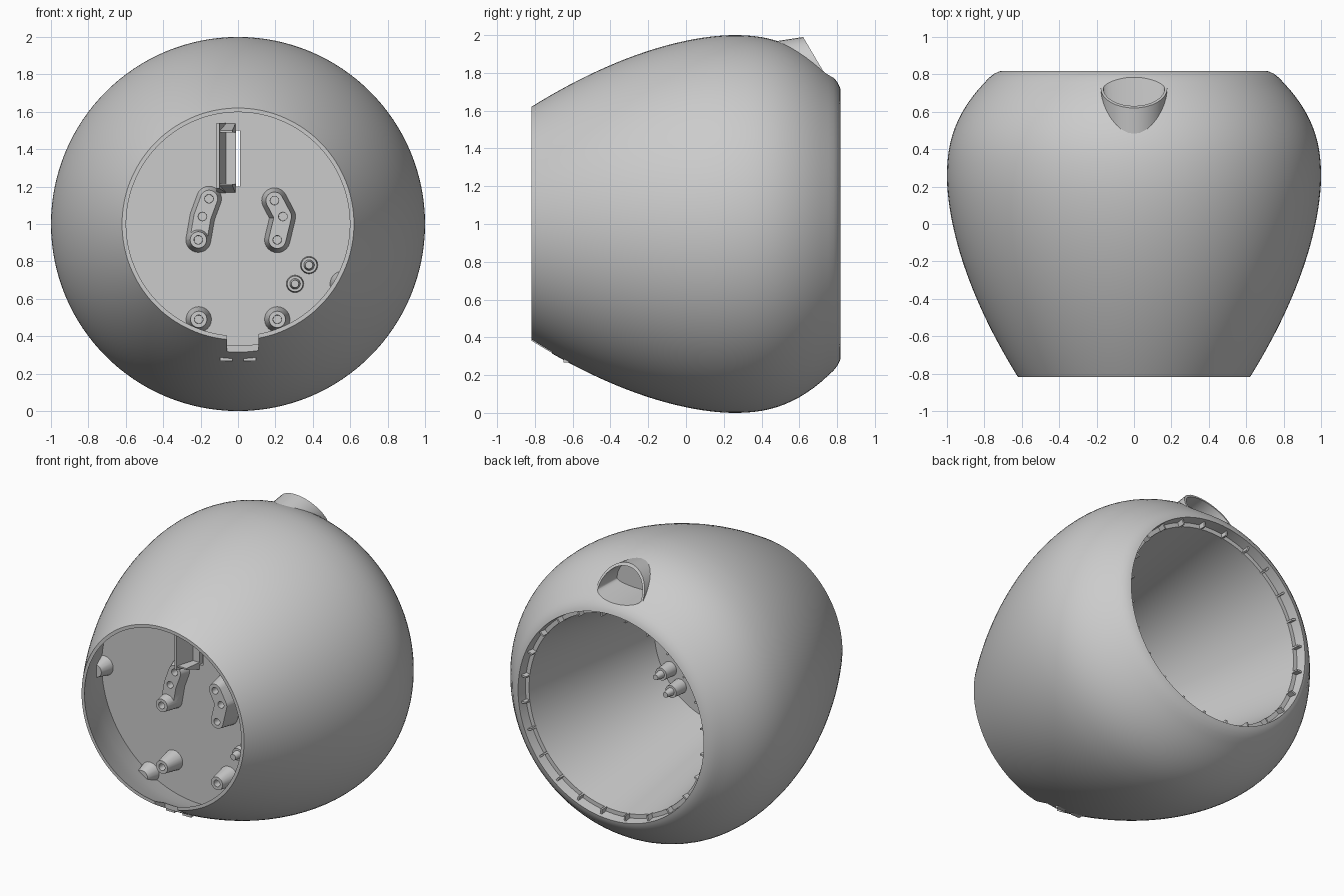
import bpy, bmesh, math
from mathutils import Vector, Matrix

if "Cube" in bpy.data.objects:
    bpy.data.objects.remove(bpy.data.objects["Cube"])

grey = bpy.data.materials.new("plain_grey")
grey.use_nodes = True
grey.diffuse_color = (0.6, 0.6, 0.6, 1)
grey.node_tree.nodes["Principled BSDF"].inputs["Base Color"].default_value = (0.6, 0.6, 0.6, 1)

PLATE, BACK, TIP, END = -0.40, -0.37, -0.53, 0.819


def finish(name, bm):
    bmesh.ops.recalc_face_normals(bm, faces=bm.faces)
    mesh = bpy.data.meshes.new(name)
    bm.to_mesh(mesh)
    bm.free()
    mesh.materials.append(grey)
    ob = bpy.data.objects.new(name, mesh)
    bpy.context.collection.objects.link(ob)
    return ob


def smooth(ob, angle=35):
    bpy.ops.object.select_all(action='DESELECT')
    ob.select_set(True)
    bpy.context.view_layer.objects.active = ob
    bpy.ops.object.shade_smooth_by_angle(angle=math.radians(angle))


def add_hull(bm, points):
    verts = [bm.verts.new(p) for p in points]
    res = bmesh.ops.convex_hull(bm, input=verts)
    junk = {g for g in res["geom_interior"] + res["geom_unused"] if isinstance(g, bmesh.types.BMVert)}
    bmesh.ops.delete(bm, geom=list(junk), context='VERTS')


def rect(x0, x1, y, z0, z1):
    return [(x, y, z) for x in (x0, x1) for z in (z0, z1)]


def add_box(bm, lo, hi):
    lo, hi = Vector(lo), Vector(hi)
    m = Matrix.Translation((lo + hi) / 2) @ Matrix.Diagonal((hi - lo).to_4d())
    bmesh.ops.create_cube(bm, size=1, matrix=m)


def circle(x, z, y, r, n=24):
    return [(x + r * math.cos(2 * math.pi * i / n), y, z + r * math.sin(2 * math.pi * i / n)) for i in range(n)]


def add_cone(bm, x, z, y0, r0, y1, r1):
    add_hull(bm, circle(x, z, y0, r0) + circle(x, z, y1, r1))


def revolve(bm, profile):
    verts = [bm.verts.new((r, y, 1)) for y, r in profile]
    edges = [bm.edges.new(p) for p in zip(verts, verts[1:])]
    bmesh.ops.spin(bm, geom=verts + edges, cent=(0, 0, 1), axis=(0, 1, 0),
                   angle=2 * math.pi, steps=128)
    bmesh.ops.remove_doubles(bm, verts=bm.verts, dist=0.0001)


def cut(ob, cutter):
    mod = ob.modifiers.new("cut", 'BOOLEAN')
    mod.operation, mod.solver, mod.object = 'DIFFERENCE', 'EXACT', cutter
    mod.use_self = True
    bpy.context.view_layer.objects.active = ob
    bpy.ops.object.modifier_apply(modifier=mod.name)


def drill(ob, holes):
    bm = bmesh.new()
    for x, z, y in holes:
        add_cone(bm, x, z, y - 0.05, 0.024, y + 0.06, 0.022)
    cutter = finish("hole_cutter", bm)
    cut(ob, cutter)
    bpy.data.objects.remove(cutter)


def outer(y):
    if y < 0.25:
        return 1 - 0.38 * ((0.25 - y) / (END + 0.25)) ** 1.75
    return 1 - 0.195 * ((y - 0.25) / 0.5) ** 2.4


# Round shell: front recess, outer skin, back lip and tapered rear cavity
profile = [(PLATE, 0), (PLATE, 0.76), (-0.54, 0.72), (-0.68, 0.665), (-END, 0.598)]
span = END + 0.755
profile += [(-END + span * i / 40, outer(-END + span * i / 40)) for i in range(41)]
profile += [(0.782, 0.775), (0.803, 0.748), (0.814, 0.725), (END, 0.708),
            (0.75, 0.70), (0.75, 0.672), (0.40, 0.618), (0.05, 0.564), (BACK, 0.50), (BACK, 0)]
bm = bmesh.new()
revolve(bm, profile)
shell = finish("shell", bm)


# Hood over the rear opening on top
def arch(y, r, base, up, down, slant):
    pts = []
    for i in range(32):
        t = 2 * math.pi * i / 32
        s = math.sin(t)
        z = base + s * (up if s > 0 else down)
        pts.append((r * math.cos(t), y + slant * (1.99 - z), z))
    return pts


bm = bmesh.new()
add_hull(bm, arch(0.62, 0.178, 1.81, 0.18, 0.02, 0.59) + arch(0.35, 0.16, 1.80, 0.148, 0.02, 0))
hood = finish("hood", bm)
bm = bmesh.new()
add_hull(bm, arch(0.74, 0.17, 1.81, 0.173, 0.04, 0.59) + arch(0.53, 0.155, 1.81, 0.15, 0.03, 0))
pocket = finish("pocket_cutter", bm)

# Openings: slot in the plate, notch in the bottom of the front rim
bm = bmesh.new()
add_box(bm, (-0.012, -0.5, 1.2), (0.012, -0.25, 1.5))
slot = finish("slot_cutter", bm)
bm = bmesh.new()
add_box(bm, (-0.06, -0.9, 0.25), (0.11, -0.71, 0.5))
notch = finish("notch_cutter", bm)

cut(hood, pocket)
for c in (pocket, slot, notch):
    cut(shell, c)
    bpy.data.objects.remove(c)
smooth(shell)
smooth(hood)

# Small ribs around the back lip
bm = bmesh.new()
for i in range(24):
    before = set(bm.verts)
    add_box(bm, (-0.006, 0.74, 1.67), (0.006, 0.795, 1.706))
    bmesh.ops.rotate(bm, verts=[v for v in bm.verts if v not in before], cent=(0, 0, 1),
                     matrix=Matrix.Rotation(2 * math.pi * (i + 0.5) / 24, 3, 'Y'))
finish("lip_ribs", bm)

# Kinked mounting arms; the right one is lower, with a taller post at its foot
arms = {"right_arm": ([(-0.155, 1.135), (-0.19, 1.04), (-0.212, 0.915)], -0.47),
        "left_arm": ([(0.195, 1.125), (0.24, 1.04), (0.21, 0.915)], TIP)}
for name, (path, top) in arms.items():
    bm = bmesh.new()
    for a, b in zip(path, path[1:]):
        add_hull(bm, [p for c in (a, b) for p in
                      circle(*c, PLATE + 0.01, 0.07) + circle(*c, top, 0.046)])
    if top > TIP:
        add_cone(bm, *path[-1], PLATE + 0.01, 0.068, TIP, 0.044)
    arm = finish(name, bm)
    drill(arm, [(*path[0], top), (*path[1], top), (*path[2], TIP)])
    smooth(arm)

# Screw posts standing on the plate, some merging into the wall
posts = [(-0.21, 0.49, TIP), (0.21, 0.49, TIP), (-0.39, 0.36, -0.49), (-0.74, 1.0, -0.495),
         (0.56, 0.68, TIP)]
bm = bmesh.new()
for x, z, tip in posts:
    add_cone(bm, x, z, PLATE + 0.01, 0.07, tip, 0.044)
screw_posts = finish("screw_posts", bm)
drill(screw_posts, posts[:2])
smooth(screw_posts)

# Pins passing through the plate
bm = bmesh.new()
for x, z in ((0.38, 0.78), (0.305, 0.68)):
    add_cone(bm, x, z, PLATE + 0.01, 0.048, PLATE - 0.04, 0.042)
    add_cone(bm, x, z, PLATE - 0.03, 0.03, PLATE - 0.09, 0.02)
    add_cone(bm, x, z, BACK - 0.01, 0.05, BACK + 0.10, 0.042)
    add_cone(bm, x, z, BACK + 0.09, 0.028, BACK + 0.16, 0.018)
smooth(finish("pins", bm))

# Upright bracket beside the slot, with drafted sides
bm = bmesh.new()
base = PLATE + 0.01
add_hull(bm, rect(-0.115, -0.10, TIP, 1.19, 1.54) + rect(-0.115, -0.06, base, 1.165, 1.54))
add_hull(bm, rect(-0.11, -0.03, TIP + 0.01, 1.205, 1.215) + rect(-0.11, -0.012, base, 1.165, 1.215))
add_hull(bm, rect(-0.11, -0.03, TIP + 0.01, 1.49, 1.50) + rect(-0.11, -0.012, base, 1.49, 1.54))
finish("slot_bracket", bm)

# Two little pads under the notch
bm = bmesh.new()
for x in (-0.06, 0.065):
    add_box(bm, (x - 0.035, -0.648, 0.268), (x + 0.03, -0.59, 0.295))
finish("notch_pads", bm)
